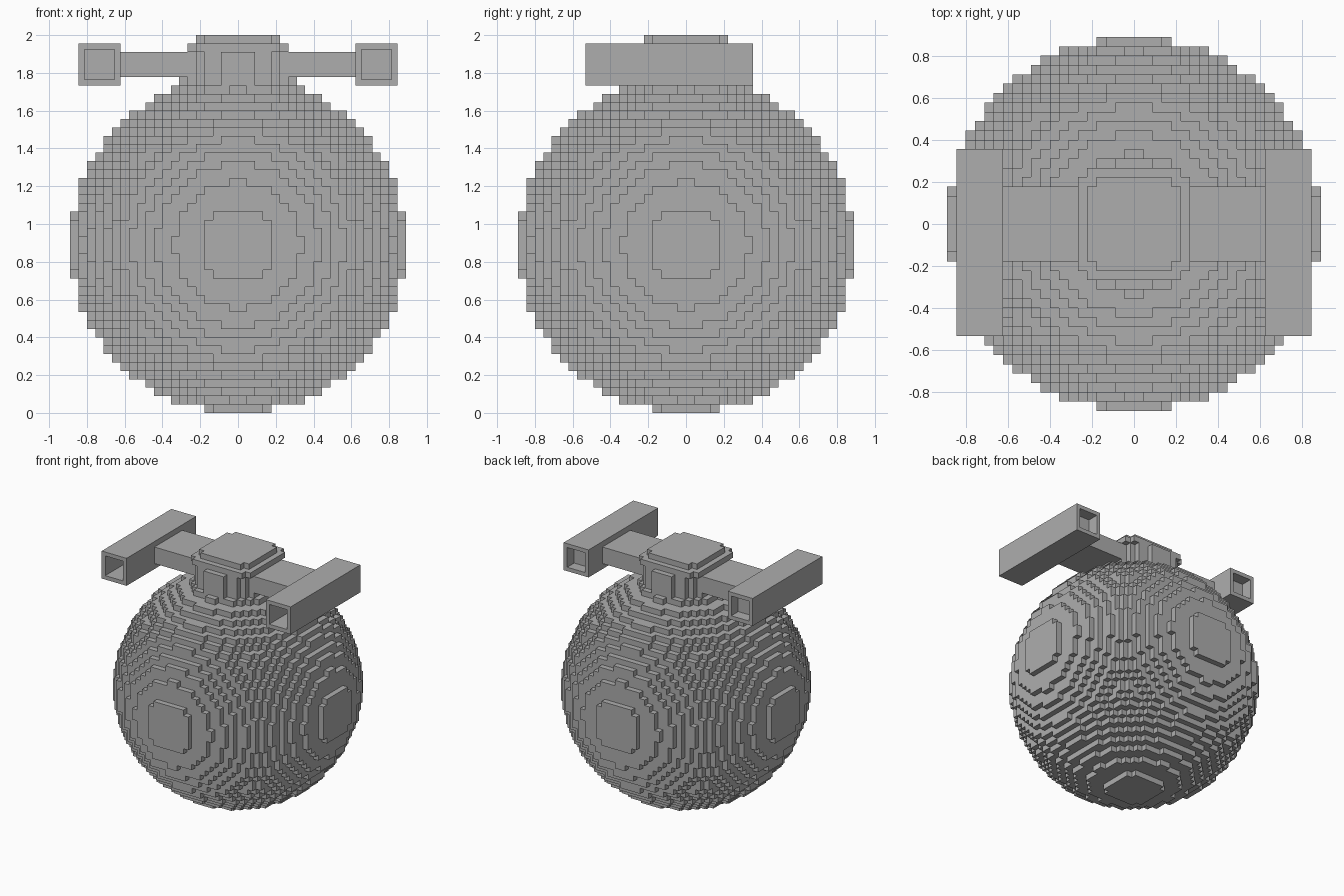
import bpy
import bmesh
from mathutils import Matrix, Vector

V = 2 / 45          # edge of one block
R = 20              # ball radius in blocks

cube = bpy.data.objects.get("Cube")
if cube:
    bpy.data.objects.remove(cube, do_unlink=True)

grey = bpy.data.materials.new("plain grey")
grey.use_nodes = True
colour = (0.42, 0.42, 0.42, 1)
grey.diffuse_color = colour
grey.node_tree.nodes["Principled BSDF"].inputs["Base Color"].default_value = colour


def finish(name, bm):
    """Scale from block units and add the object to the scene."""
    bmesh.ops.scale(bm, vec=(V, V, V), verts=bm.verts)
    bmesh.ops.recalc_face_normals(bm, faces=bm.faces)
    mesh = bpy.data.meshes.new(name)
    bm.to_mesh(mesh)
    bm.free()
    mesh.materials.append(grey)
    obj = bpy.data.objects.new(name, mesh)
    bpy.context.collection.objects.link(obj)
    return obj


def block_shell(name, inside, half, z0, z1):
    """Outer faces of all unit blocks whose centre passes the inside test."""
    cells = {(x, y, z) for x in range(-half, half) for y in range(-half, half)
             for z in range(z0, z1) if inside(x + .5, y + .5, z + .5)}
    bm = bmesh.new()
    corners = {}

    def vert(p):
        if p not in corners:
            corners[p] = bm.verts.new(p)
        return corners[p]

    for cell in cells:
        for axis in range(3):
            u, v = (axis + 1) % 3, (axis + 2) % 3
            for side in (0, 1):
                near = list(cell)
                near[axis] += 2 * side - 1
                if tuple(near) in cells:
                    continue
                loop = []
                for a, b in ((0, 0), (1, 0), (1, 1), (0, 1)):
                    p = list(cell)
                    p[axis] += side
                    p[u] += a
                    p[v] += b
                    loop.append(vert(tuple(p)))
                bm.faces.new(loop if side else loop[::-1])
    mesh_obj = finish_oriented(name, bm)
    return mesh_obj


def finish_oriented(name, bm):
    bm.normal_update()
    return finish(name, bm)


def box(lo, hi):
    lo, hi = Vector(lo), Vector(hi)
    bm = bmesh.new()
    bmesh.ops.create_cube(bm, size=1, matrix=Matrix.Translation((lo + hi) / 2)
                          @ Matrix.Diagonal((*(hi - lo), 1)))
    bm.normal_update()
    return bm


# Stepped ball
block_shell("ball_body", lambda x, y, z: x*x + y*y + (z - R)**2 <= R*R, R, 0, 2 * R)

# Round neck, then two rounded square steps on top
block_shell("neck", lambda x, y, z: x*x + y*y <= 45, 7, 39, 43)
for name, half, z in (("cap_lower", 6, 43), ("cap_upper", 5, 44)):
    block_shell(name, lambda x, y, _: min(abs(x), abs(y)) < half - 1, half, z, z + 1)

# Cross bar through the neck
finish("cross_bar", box((-14, -4, 40), (14, 4, 43)))

# Side tubes with a deep front opening and a shallow back opening
for side, x in (("left", 14), ("right", -19)):
    bm = box((x, -12, 39), (x + 5, 8, 44))
    for direction, depth in ((-1, 8), (1, 2)):
        end = [f for f in bm.faces if f.normal.y * direction > .9]
        bmesh.ops.inset_individual(bm, faces=end, thickness=1, depth=0)
        bmesh.ops.inset_individual(bm, faces=end, thickness=.001, depth=-depth)
    finish(side + "_tube", bm)
